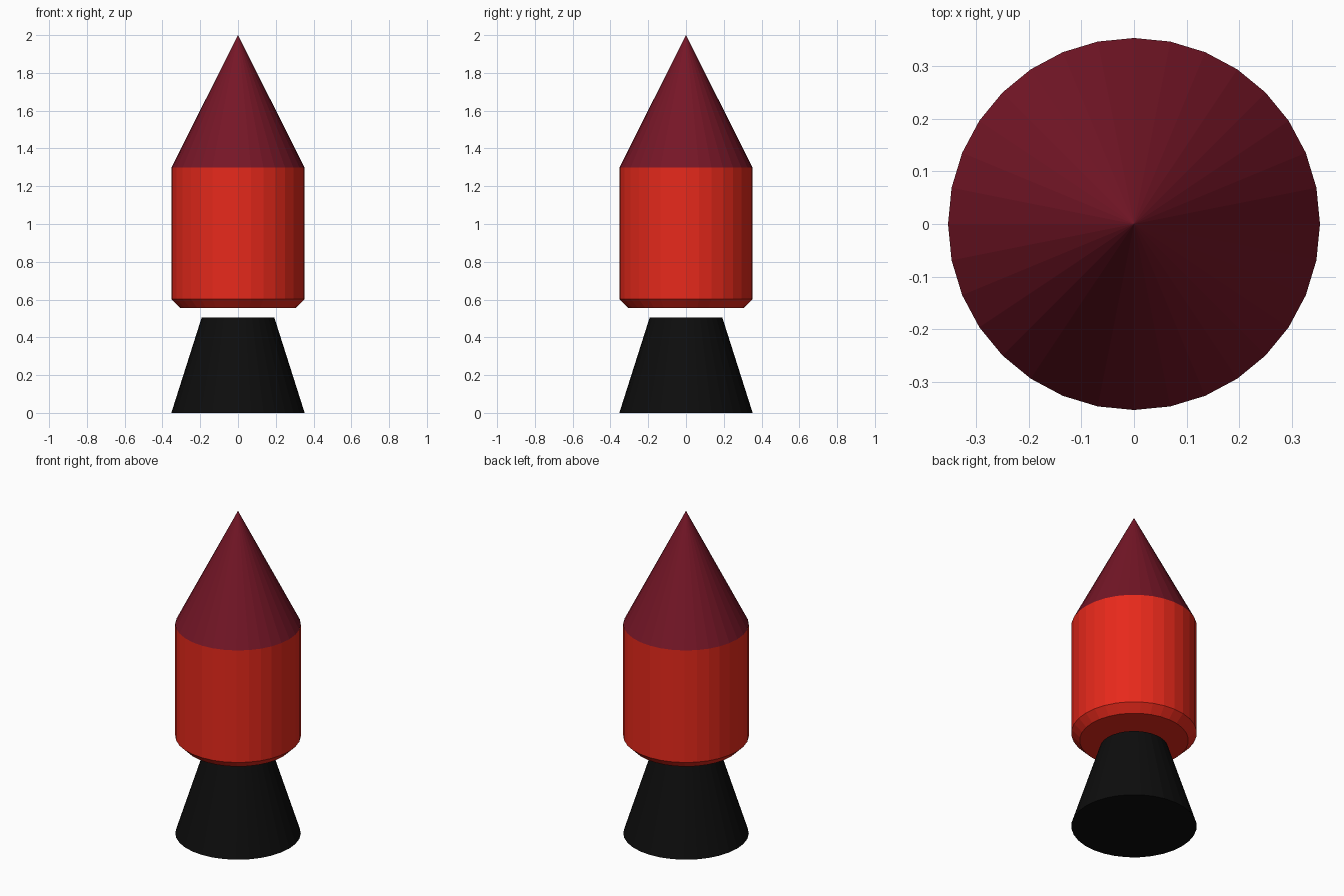
import bpy, bmesh
from math import sin, cos, tau

if "Cube" in bpy.data.objects:
    bpy.data.objects.remove(bpy.data.objects["Cube"])

SIDES = 32


def material(name, rgb):
    m = bpy.data.materials.new(name)
    m.diffuse_color = (*rgb, 1.0)
    m.use_nodes = True
    m.node_tree.nodes["Principled BSDF"].inputs["Base Color"].default_value = m.diffuse_color
    return m


def lathe(name, profile, mat):
    """Flat-faced solid of revolution from (radius, z) pairs, bottom to top; radius 0 makes a tip."""
    bm = bmesh.new()
    rings = []
    for r, z in profile:
        n = SIDES if r > 0 else 1
        rings.append([bm.verts.new((r * cos(tau * i / SIDES), r * sin(tau * i / SIDES), z))
                      for i in range(n)])
    for low, high in zip(rings, rings[1:]):
        for i in range(SIDES):
            j = (i + 1) % SIDES
            top = [high[j], high[i]] if len(high) > 1 else [high[0]]
            bm.faces.new([low[i], low[j]] + top)
    bm.faces.new(rings[0][::-1])
    if len(rings[-1]) > 1:
        bm.faces.new(rings[-1])
    me = bpy.data.meshes.new(name)
    bm.to_mesh(me)
    bm.free()
    me.materials.append(mat)
    ob = bpy.data.objects.new(name, me)
    bpy.context.collection.objects.link(ob)
    return ob


red = material("red", (0.8, 0.022, 0.011))
maroon = material("maroon", (0.18, 0.008, 0.02))
black = material("black", (0.004, 0.004, 0.004))

# Flared engine nozzle, floating just under the body
lathe("nozzle", [(0.353, 0.0), (0.192, 0.506)], black)
# Cylindrical body with chamfered lower edge
lathe("body", [(0.306, 0.556), (0.353, 0.603), (0.353, 1.298)], red)
# Pointed nose
lathe("nose_cone", [(0.353, 1.298), (0.0, 2.0)], maroon)
